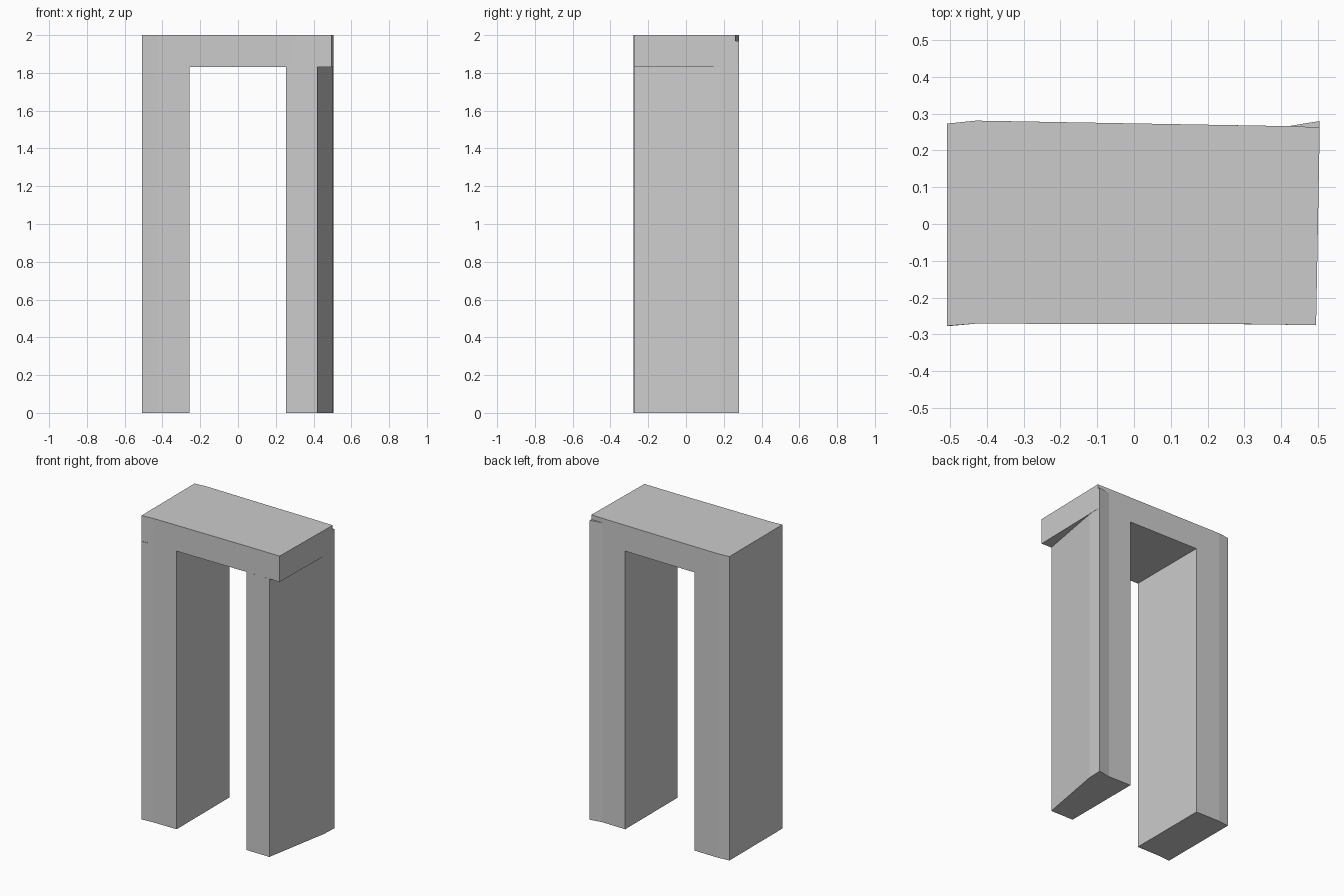
import bpy, bmesh

if "Cube" in bpy.data.objects:
    bpy.data.objects.remove(bpy.data.objects["Cube"])


def prism(name, outline, z0, z1, top_cap=True, bottom_cap=True):
    """Extrude a counter-clockwise plan outline from z0 to z1."""
    bm = bmesh.new()
    low = [bm.verts.new((x, y, z0)) for x, y in outline]
    high = [bm.verts.new((x, y, z1)) for x, y in outline]
    n = len(outline)
    for i in range(n):
        j = (i + 1) % n
        bm.faces.new((low[i], low[j], high[j], high[i]))
    if bottom_cap:
        bm.faces.new(low[::-1])
    if top_cap:
        bm.faces.new(high)
    mesh = bpy.data.meshes.new(name)
    bm.to_mesh(mesh)
    bm.free()
    obj = bpy.data.objects.new(name, mesh)
    bpy.context.collection.objects.link(obj)
    return obj


LINTEL_Z = 1.83

# Lintel spanning both legs, overhanging the right one
prism("lintel", [(-0.508, -0.277), (-0.43, -0.271), (0.28, -0.272), (0.495, -0.275),
                 (0.505, 0.263), (0.42, 0.266), (-0.43, 0.281), (-0.508, 0.273)],
      LINTEL_Z, 2.0)

# Left leg with slightly bevelled outer corners
prism("left_leg", [(-0.508, -0.278), (-0.43, -0.271), (-0.257, -0.271),
                   (-0.257, 0.278), (-0.43, 0.281), (-0.508, 0.273)],
      0.0, LINTEL_Z, top_cap=False)

# Right leg with a slanted outer side
prism("right_leg", [(0.254, -0.272), (0.42, -0.274), (0.501, 0.18),
                    (0.505, 0.28), (0.42, 0.266), (0.254, 0.269)],
      0.0, LINTEL_Z, top_cap=False)

# Flared back corner of the right leg, rising past the lintel underside
prism("corner_flare", [(0.42, 0.266), (0.505, 0.263), (0.505, 0.28)],
      LINTEL_Z, 1.97, bottom_cap=False)
